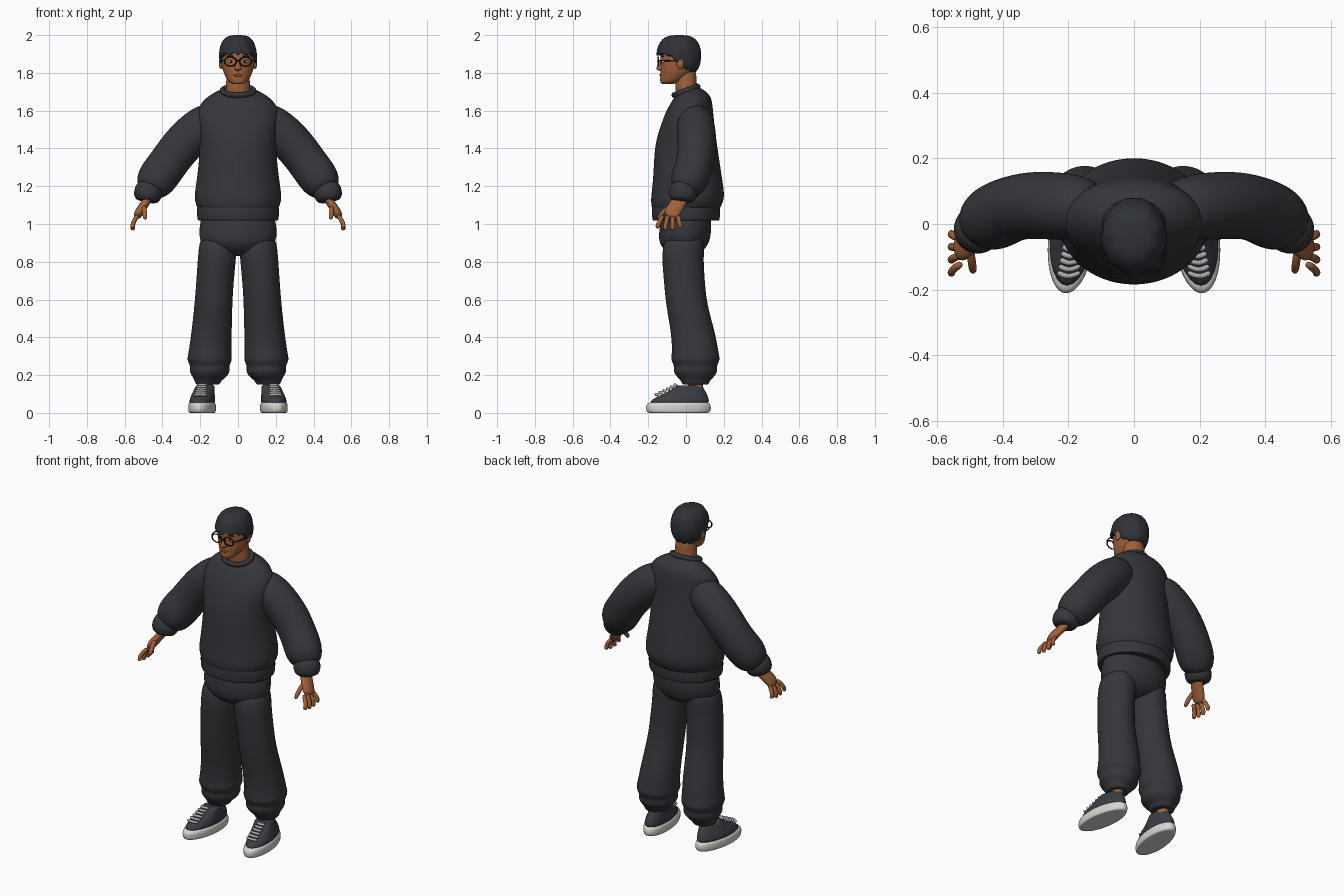
import bpy, bmesh, math
from mathutils import Vector

cube = bpy.data.objects.get("Cube")
if cube:
    bpy.data.objects.remove(cube, do_unlink=True)


def material(name, red, green, blue):
    mat = bpy.data.materials.new(name)
    mat.use_nodes = True
    mat.diffuse_color = (red, green, blue, 1)
    bsdf = mat.node_tree.nodes["Principled BSDF"]
    bsdf.inputs["Base Color"].default_value = (red, green, blue, 1)
    bsdf.inputs["Roughness"].default_value = 0.8
    return mat


FABRIC = material("charcoal fabric", .036, .037, .044)
HAIR = material("dark hair", .028, .031, .038)
SKIN = material("warm brown skin", .35, .12, .045)
LIPS = material("lips", .24, .07, .035)
CANVAS = material("shoe canvas", .045, .047, .058)
SOLE = material("off white sole", .68, .67, .64)
LACE = material("grey laces", .4, .4, .4)
BLACK = material("black frame", .008, .008, .01)
WHITE = material("eye white", .6, .57, .54)


def finish(ob, name, mat, mirror=False, smooth=0):
    ob.name = name
    ob.data.materials.append(mat)
    ob.data.polygons.foreach_set("use_smooth", [True] * len(ob.data.polygons))
    if mirror:
        ob.modifiers.new("Mirror", "MIRROR").use_mirror_merge = False
    if smooth:
        subsurf = ob.modifiers.new("Smooth", "SUBSURF")
        subsurf.levels = subsurf.render_levels = smooth
    return ob


def section(radius, z, y=0, x=0):
    return Vector((x, y, z)), radius


def loft(name, mat, sections, depth=1, along=False, mirror=False, sides=24, smooth=2, warp=None):
    """Skin elliptical sections (radius, z, y, x), kept flat or set square to their path."""
    sections = [section(*values) for values in sections]
    bm = bmesh.new()
    loops = []
    for i, (center, radius) in enumerate(sections):
        across, inward = Vector((1, 0, 0)), Vector((0, 1, 0))
        if along:
            before = sections[max(i - 1, 0)][0]
            after = sections[min(i + 1, len(sections) - 1)][0]
            path = (after - before).normalized()
            inward = (inward - path * inward.dot(path)).normalized()
            across = inward.cross(path)
        loop = []
        for k in range(sides):
            angle = math.tau * k / sides
            co = center + across * radius * math.cos(angle) + inward * radius * depth * math.sin(angle)
            if warp:
                warp(co, angle)
            loop.append(bm.verts.new(co))
        loops.append(loop)
    for lower, upper in zip(loops, loops[1:]):
        for k in range(sides):
            j = (k + 1) % sides
            bm.faces.new((lower[k], lower[j], upper[j], upper[k]))
    bm.faces.new(loops[0][::-1])
    bm.faces.new(loops[-1])
    bmesh.ops.recalc_face_normals(bm, faces=bm.faces)
    mesh = bpy.data.meshes.new(name)
    bm.to_mesh(mesh)
    bm.free()
    ob = bpy.data.objects.new(name, mesh)
    bpy.context.collection.objects.link(ob)
    return finish(ob, name, mat, mirror, smooth)


def tube(name, mat, radius, points, mirror=False, warp=None):
    sections = [(radius, z, y, x) for x, y, z in points]
    return loft(name, mat, sections, along=True, mirror=mirror, sides=8, smooth=1, warp=warp)


def ball(name, mat, location, size):
    bpy.ops.mesh.primitive_uv_sphere_add(segments=16, ring_count=10, radius=1, location=location)
    bpy.context.object.scale = size
    return finish(bpy.context.object, name, mat)


def ring(name, mat, location, radius, thickness, squash, tilt):
    bpy.ops.mesh.primitive_torus_add(major_radius=radius, minor_radius=thickness,
                                     location=location, rotation=(tilt, 0, 0))
    bpy.context.object.scale.y = squash
    return finish(bpy.context.object, name, mat)


# Sweater body: shoulders get thinner and the neckline drops toward the front
def shape_shoulders(co, angle):
    lift = min(max((co.z - 1.4) * 5, 0), 1)
    co.y *= 1 - .3 * lift
    co.z += .35 * co.y * lift


loft("sweater_body", FABRIC, [
    (.2, 1.06), (.22, 1.09), (.235, 1.14, .01), (.22, 1.22, .01), (.2, 1.4), (.21, 1.5),
    (.22, 1.58, .01), (.2, 1.64, .02), (.11, 1.7, .01), (.07, 1.71, .01)],
    depth=.84, sides=32, warp=shape_shoulders)
loft("sweater_hem", FABRIC, [(.2, 1.03), (.215, 1.01), (.22, 1.05), (.22, 1.1), (.2, 1.12)], depth=.83)
ring("sweater_collar", FABRIC, (0, 0, 1.705), .083, .015, .82, .35)

# Sleeves gathered into cuffs
loft("sleeves", FABRIC, [
    (.07, 1.58, .05, .1), (.11, 1.54, .05, .17), (.11, 1.42, .06, .3), (.105, 1.32, .05, .37),
    (.11, 1.24, .02, .43), (.09, 1.19, 0, .46), (.06, 1.17, -.01, .47)],
    depth=.95, along=True, mirror=True)
loft("sleeve_cuffs", FABRIC, [
    (.06, 1.2, 0, .46), (.08, 1.18, -.01, .47), (.07, 1.13, -.03, .49), (.04, 1.12, -.03, .49)],
    along=True, mirror=True)

# Hands
loft("palms", SKIN, [
    (.025, 1.16, -.02, .46), (.022, 1.11, -.04, .49), (.025, 1.07, -.07, .52), (.02, 1.03, -.08, .54)],
    depth=1.8, along=True, mirror=True)
for i, label in enumerate(("index", "middle", "ring", "little")):
    base, tip = .025 * i - .12, .04 * i - .15
    end = .96 + .01 * abs(i - 1.5)
    tube(label + "_fingers", SKIN, .013, [
        (.525, base, 1.05), (.55, (base + tip) / 2, 1.02), (.56, tip, end + .02), (.555, tip, end)], True)
tube("thumbs", SKIN, .014, [(.5, -.07, 1.1), (.495, -.12, 1.07), (.49, -.15, 1.02)], True)

# Trousers, bunched in soft folds above the ankles
loft("trouser_hips", FABRIC, [(.19, 1.06), (.205, 1), (.21, .91, -.01), (.16, .86, -.01), (.08, .83, -.01)],
     depth=.67)
bunches = [(.09 + .006 * i + .014 * (i % 2), .19 + .03 * i, .05, .15) for i in range(5)]
loft("trouser_legs", FABRIC, [(.05, .15, .05, .16), (.065, .15, .05, .16), (.07, .17, .05, .16)] + bunches + [
    (.108, .42, .04, .14), (.1, .58, 0, .13), (.1, .72, -.01, .12), (.102, .84, -.02, .11), (.1, .96, 0, .1)],
    depth=1.09, mirror=True)


# Shoes, toes pointing slightly outward
def toe_out(co, angle):
    co.x -= .1 * (co.y + .04)


loft("ankles", SKIN, [(.036, .08, .05, .17), (.036, .2, .05, .16)], depth=1.2, mirror=True)
loft("shoe_soles", SOLE, [
    (.06, 0, -.04, .19), (.071, 0, -.04, .19), (.073, .03, -.04, .19), (.07, .055, -.04, .19),
    (.05, .06, -.03, .19)], depth=2.4, mirror=True, warp=toe_out)


def slope_vamp(co, angle):
    """Pull the front of each section back as it rises, from toe to ankle."""
    rise = max(co.z - .06, 0)
    front = max(-co.y, 0) / .2
    co.y += 1.7 * rise * front
    toe_out(co, angle)


loft("shoe_uppers", CANVAS, [
    (.067, .04, -.04, .19), (.067, .07, -.04, .19), (.06, .1, -.035, .185), (.053, .13, -.035, .18),
    (.048, .15, -.035, .175), (.03, .14, .01, .175)], depth=2.45, mirror=True, warp=slope_vamp)
for i in range(6):
    y = .02 * i - .16
    half = .036 - .002 * i
    tube("shoe_lace_row", LACE, .009, [
        (.188 + half * k, y + .014 * k * k, .178 + y / 2 - .004 * k * k) for k in (-1, -.5, 0, .5, 1)],
        True, toe_out)

# Head and face
loft("neck", SKIN, [(.07, 1.64, .02), (.066, 1.72), (.062, 1.76), (.06, 1.84)], depth=.9)
loft("head", SKIN, [
    (.025, 1.74, -.1), (.05, 1.75, -.08), (.073, 1.79, -.05), (.086, 1.83, -.035), (.09, 1.87, -.03),
    (.09, 1.92, -.03), (.07, 1.96, -.03)], depth=1.18)
loft("nose", SKIN, [(.01, 1.81, -.13), (.02, 1.82, -.14), (.013, 1.84, -.135), (.01, 1.88, -.125)],
     depth=1.2, sides=12)
ball("mouth", LIPS, (0, -.132, 1.787), (.024, .008, .007))
for label, side in (("left", 1), ("right", -1)):
    ball(label + "_ear", SKIN, (side * .09, -.03, 1.85), (.011, .02, .03))
    ball(label + "_eye", WHITE, (side * .037, -.12, 1.86), (.015, .009, .008))
    ball(label + "_pupil", BLACK, (side * .037, -.126, 1.86), (.007, .006, .007))
    ball(label + "_eyebrow", HAIR, (side * .04, -.125, 1.888), (.02, .008, .005))
    ring(label + "_glasses_rim", BLACK, (side * .04, -.147, 1.86), .031, .004, .78, math.pi / 2)
tube("glasses_arms", BLACK, .004, [(.07, -.146, 1.866), (.09, -.13, 1.866), (.098, -.02, 1.86)], True)
tube("glasses_bridge", BLACK, .004, [(-.01, -.147, 1.86), (0, -.152, 1.866), (.01, -.147, 1.86)])


# Hair: a ridged cap with a choppy fringe, lower at the nape
def comb(co, angle):
    edge = min(max(1.82 - .8 * co.y, 1.805), 1.9)
    co.z = max(co.z, edge + .007 * math.sin(13 * angle))
    ridge = .014 * math.sin(9 * angle + 25 * co.z)
    co.x *= 1 + ridge
    co.y *= 1 + ridge


arcs = [.2 * i - .9 for i in range(13)]
loft("hair", HAIR, [(.1 * math.cos(a) ** .6, 1.89 + .11 * math.sin(a), -.037) for a in arcs],
     depth=1.18, sides=72, smooth=0, warp=comb)
